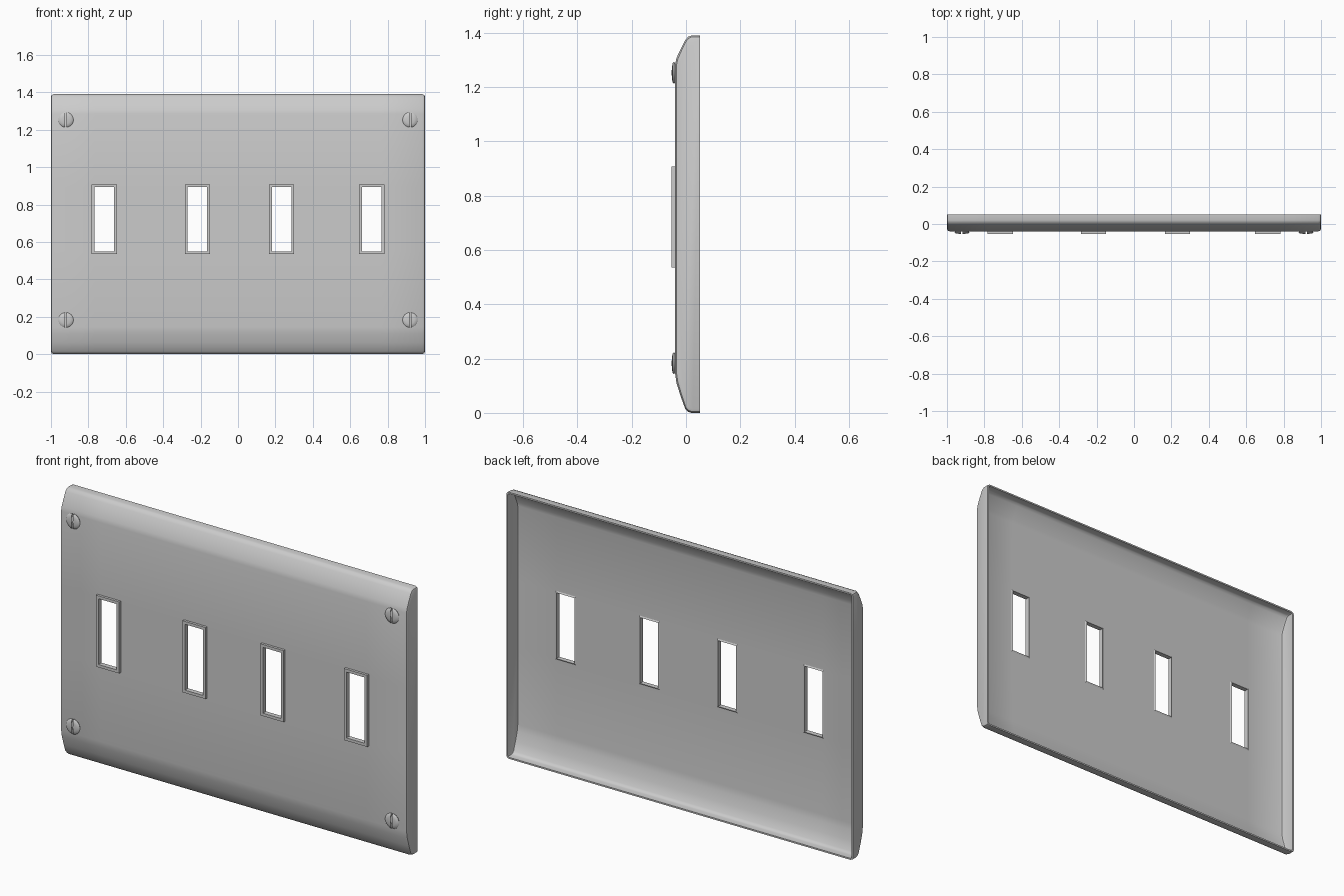
import bpy, bmesh, math
from mathutils import Vector, Matrix

if "Cube" in bpy.data.objects:
    bpy.data.objects.remove(bpy.data.objects["Cube"], do_unlink=True)

GREY = (0.6, 0.6, 0.6, 1)
mat = bpy.data.materials.new("light grey metal")
mat.use_nodes = True
mat.diffuse_color = GREY
mat.node_tree.nodes["Principled BSDF"].inputs["Base Color"].default_value = GREY

HEIGHT, BACK, FRONT = 1.39, 0.052, -0.04
SLOTS = (-0.715, -0.217, 0.233, 0.715)
HALF_W, LOW, HIGH = 0.052, 0.55, 0.893     # switch openings


def finish(name, bm, angle=None):
    bmesh.ops.recalc_face_normals(bm, faces=bm.faces)
    mesh = bpy.data.meshes.new(name)
    bm.to_mesh(mesh)
    bm.free()
    mesh.materials.append(mat)
    obj = bpy.data.objects.new(name, mesh)
    bpy.context.collection.objects.link(obj)
    if angle:
        bpy.ops.object.select_all(action="DESELECT")
        obj.select_set(True)
        bpy.context.view_layer.objects.active = obj
        bpy.ops.object.shade_smooth_by_angle(angle=math.radians(angle))
    return obj


# Hollow cover: a side profile lofted along x, drawn in at the rounded ends
profile = [(BACK, 0), (0.02, 0), (0.008, 0.004), (-0.003, 0.015),
           (-0.02, 0.062), (-0.035, 0.11), (FRONT, 0.145),
           (FRONT, LOW), (FRONT, HIGH),
           (FRONT, 1.285), (-0.035, 1.308), (-0.02, 1.34),
           (-0.003, 1.373), (0.008, 1.386), (0.02, HEIGHT), (BACK, HEIGHT)]
ends = [(1.0, 0.014), (0.996, 0.005), (0.985, 0)]
stations = [(-x, d) for x, d in ends]
for x in SLOTS:
    stations += [(x - HALF_W, 0), (x + HALF_W, 0)]
stations += ends[::-1]

bm = bmesh.new()
rows = []
for x, inset in stations:
    row = []
    for y, z in profile:
        front = (BACK - y) / (BACK - FRONT)
        shrink = 1 - 2 * inset / HEIGHT
        row.append(bm.verts.new((x, y + inset * front,
                                 HEIGHT / 2 + (z - HEIGHT / 2) * shrink)))
    rows.append(row)
for i in range(len(rows) - 1):
    middle = (stations[i][0] + stations[i + 1][0]) / 2
    for j in range(len(profile) - 1):
        opening = profile[j] == (FRONT, LOW)
        if opening and any(abs(middle - x) < HALF_W / 2 for x in SLOTS):
            continue
        a, b = rows[i], rows[i + 1]
        bm.faces.new((a[j], a[j + 1], b[j + 1], b[j]))
bm.faces.new(rows[0])
bm.faces.new(rows[-1])
bmesh.ops.recalc_face_normals(bm, faces=bm.faces)
# Make the open shell face forward
bm.normal_update()
if sum(f.normal.y * f.calc_area() for f in bm.faces) > 0:
    bmesh.ops.reverse_faces(bm, faces=bm.faces)
thick = bmesh.ops.solidify(bm, geom=bm.faces[:], thickness=0.008)
# Keep the outer size exact whichever side the wall was added to
xs = [v.co.x for v in bm.verts]
zs = [v.co.z for v in bm.verts]
sx, sz = 2 / (max(xs) - min(xs)), HEIGHT / (max(zs) - min(zs))
base = min(zs)
for v in bm.verts:
    v.co.x *= sx
    v.co.z = (v.co.z - base) * sz
finish("cover_plate", bm, 35)

# Raised rim around each switch opening
RIM = 0.015
for n, x in enumerate(SLOTS):
    bm = bmesh.new()
    loops = []
    for grow, y in ((0, -0.053), (RIM, -0.053), (RIM, -0.036), (0, -0.028)):
        w, lo, hi = HALF_W + grow, LOW - grow, HIGH + grow
        loops.append([bm.verts.new((x + sx_, y, z)) for sx_, z in
                      ((-w, lo), (w, lo), (w, hi), (-w, hi))])
    for k in range(4):
        a, b = loops[k], loops[(k + 1) % 4]
        for j in range(4):
            m = (j + 1) % 4
            bm.faces.new((a[j], a[m], b[m], b[j]))
    finish(f"switch_opening_rim_{n + 1}", bm)

# Domed screw heads, each made of two halves beside a vertical slot
dome = [(0.028, -0.036), (0.038, -0.041), (0.04, -0.045),
        (0.036, -0.049), (0.022, -0.052), (0, -0.053)]
for side, x in (("right", -0.92), ("left", 0.92)):
    for level, z in (("lower", 0.183), ("upper", 1.253)):
        bm = bmesh.new()
        verts = [bm.verts.new((r, y, 0)) for r, y in dome]
        edges = [bm.edges.new(p) for p in zip(verts, verts[1:])]
        bmesh.ops.spin(bm, geom=verts + edges, cent=(0, 0, 0), axis=(0, 1, 0),
                       angle=math.tau, steps=32, use_merge=True)
        bmesh.ops.remove_doubles(bm, verts=bm.verts, dist=0.0001)
        cut = bmesh.ops.bisect_plane(bm, geom=bm.verts[:] + bm.edges[:] + bm.faces[:],
                                     plane_co=(0.004, 0, 0), plane_no=(1, 0, 0),
                                     clear_inner=True)
        rim = [e for e in bm.edges if e.is_boundary]
        bmesh.ops.holes_fill(bm, edges=rim)
        half = bmesh.ops.duplicate(bm, geom=bm.verts[:] + bm.edges[:] + bm.faces[:])
        for v in half["geom"]:
            if isinstance(v, bmesh.types.BMVert):
                v.co.x = -v.co.x
        bmesh.ops.translate(bm, verts=bm.verts, vec=Vector((x, 0, z)))
        finish(f"screw_{level}_{side}", bm, 40)
